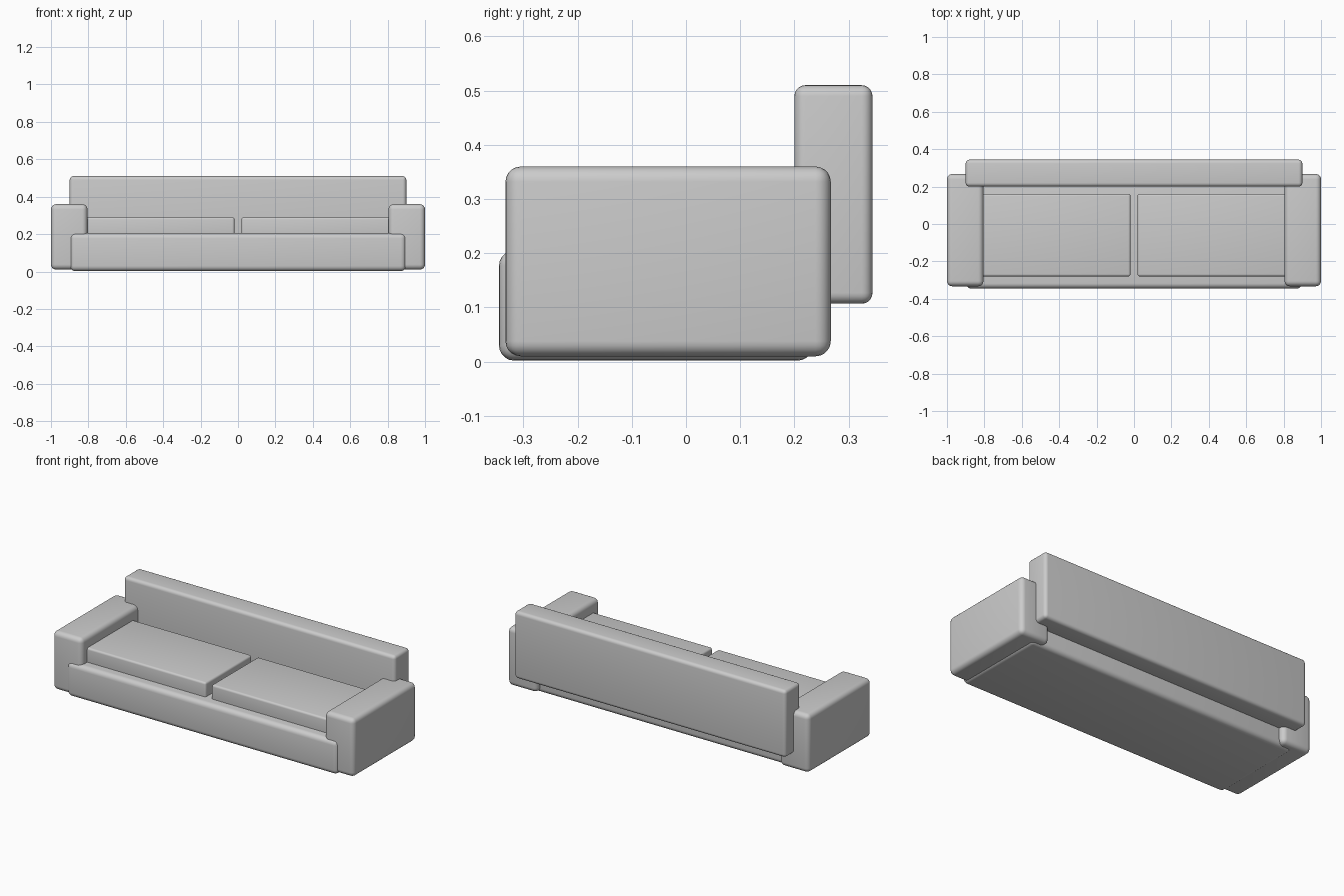
import bpy
from mathutils import Vector

if "Cube" in bpy.data.objects:
    bpy.data.objects.remove(bpy.data.objects["Cube"])


def rounded_box(name, lo, hi, radius, segments=5):
    """Box between two corners with rounded edges."""
    lo, hi = Vector(lo), Vector(hi)
    bpy.ops.mesh.primitive_cube_add(size=1, location=(lo + hi) / 2)
    ob = bpy.context.object
    ob.name = name
    ob.scale = hi - lo
    bpy.ops.object.transform_apply(location=False, rotation=False, scale=True)
    bevel = ob.modifiers.new("rounding", 'BEVEL')
    bevel.width = radius
    bevel.segments = segments
    bpy.ops.object.modifier_apply(modifier=bevel.name)
    bpy.ops.object.shade_smooth_by_angle()
    return ob


# Base and backrest
rounded_box("base", (-0.898, -0.345, 0.002), (0.898, 0.234, 0.205), 0.028)
rounded_box("backrest", (-0.9, 0.2, 0.107), (0.9, 0.344, 0.51), 0.02)

# Armrests and seat cushions, one per side
for side, s in (("left", -1), ("right", 1)):
    def span(a, b):
        return sorted((s * a, s * b))

    x0, x1 = span(0.805, 1.0)
    rounded_box(side + "_armrest", (x0, -0.333, 0.01), (x1, 0.267, 0.36), 0.028)
    x0, x1 = span(0.019, 0.825)
    rounded_box(side + "_cushion", (x0, -0.28, 0.17), (x1, 0.161, 0.29), 0.012, 4)
